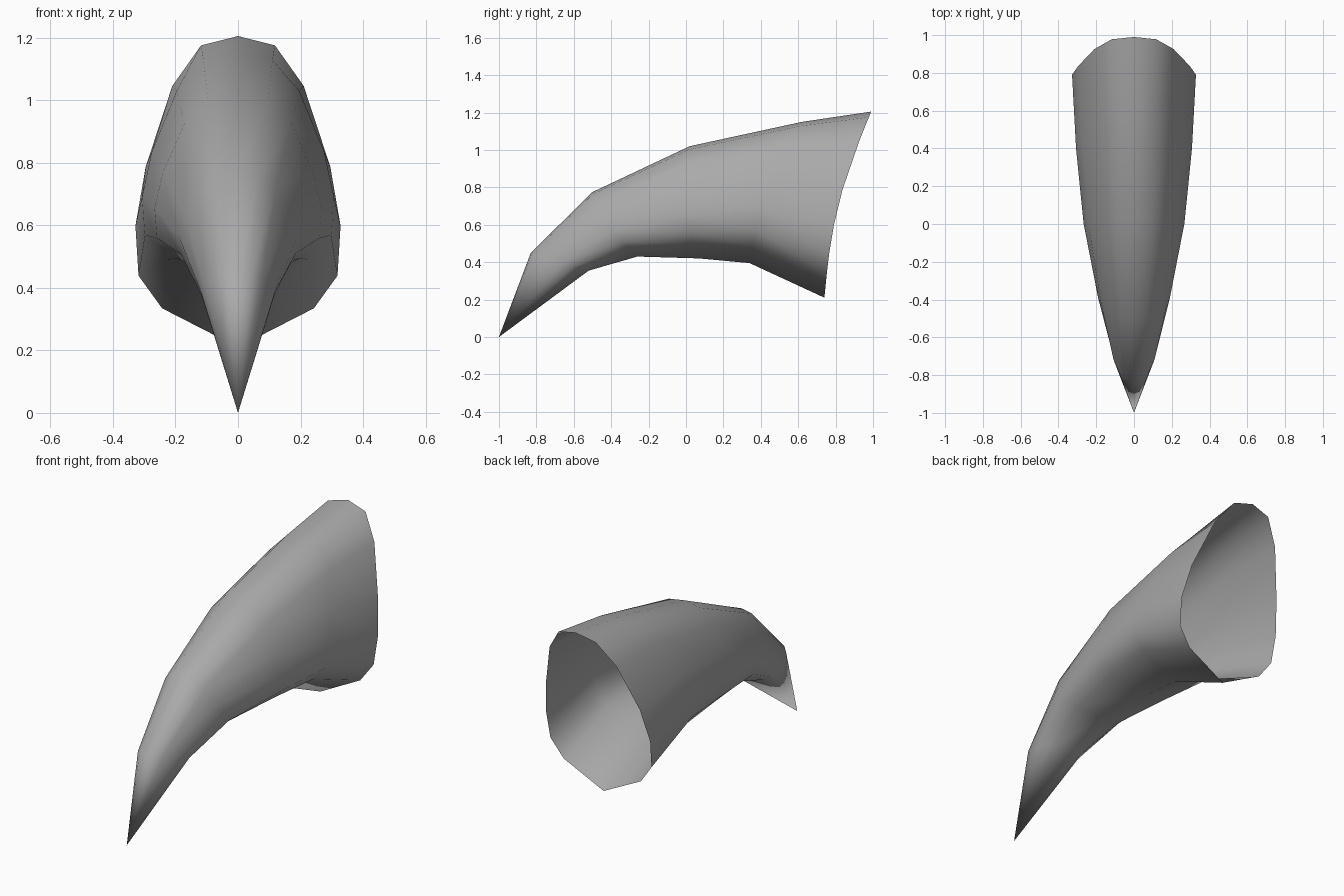
import bpy, bmesh, math
from mathutils import Vector

cube = bpy.data.objects.get("Cube")
if cube:
    bpy.data.objects.remove(cube, do_unlink=True)

# Horn material
mat = bpy.data.materials.new("horn grey")
mat.use_nodes = True
grey = (0.4, 0.4, 0.4, 1)
mat.diffuse_color = grey
bsdf = mat.node_tree.nodes["Principled BSDF"]
bsdf.inputs["Base Color"].default_value = grey
bsdf.inputs["Roughness"].default_value = 0.7

# Half cross-section: (share of half width, share of the way from top to bottom)
half = [(0, 0), (0.36, 0.03), (0.64, 0.16), (0.9, 0.42),
        (1, 0.61), (0.97, 0.77), (0.74, 0.875), (0, 1)]
section = half + [(-w, d) for w, d in half[-2:0:-1]]

# Rings from near the tip to the open rim:
# top (y, z), bottom (y, z), half width, forward bow of the ring
rings = [
    ((-0.83, 0.45), (-0.52, 0.355), 0.12, 0.02),
    ((-0.50, 0.775), (-0.26, 0.43), 0.19, 0.04),
    ((0.02, 1.02), (0.07, 0.42), 0.267, 0.05),
    ((0.62, 1.15), (0.34, 0.395), 0.307, 0.05),
    ((0.99, 1.205), (0.74, 0.21), 0.328, 0.05),
]

bm = bmesh.new()


def add_ring(top, bottom, width, bow):
    """One loop of the horn wall, slanted from top to bottom."""
    loop = []
    for w, d in section:
        y = top[0] + (bottom[0] - top[0]) * d - bow * math.sin(math.pi * d)
        z = top[1] + (bottom[1] - top[1]) * d
        loop.append(bm.verts.new(Vector((w * width, y, z))))
    return loop


loops = [add_ring(*r) for r in rings]
tip = bm.verts.new((0, -1, 0))
n = len(section)

# Pointed tip fan, then the wall between neighbouring rings; the rim stays open
for i in range(n):
    j = (i + 1) % n
    bm.faces.new((tip, loops[0][j], loops[0][i]))
    for a, b in zip(loops, loops[1:]):
        bm.faces.new((a[i], a[j], b[j], b[i]))

bmesh.ops.recalc_face_normals(bm, faces=bm.faces)
# Point the wall outward
side = max(bm.faces, key=lambda f: f.calc_center_median().x)
if side.normal.x < 0:
    bmesh.ops.reverse_faces(bm, faces=bm.faces)
for f in bm.faces:
    f.smooth = True

mesh = bpy.data.meshes.new("curved_horn")
bm.to_mesh(mesh)
bm.free()
mesh.materials.append(mat)
horn = bpy.data.objects.new("curved_horn", mesh)
bpy.context.collection.objects.link(horn)
